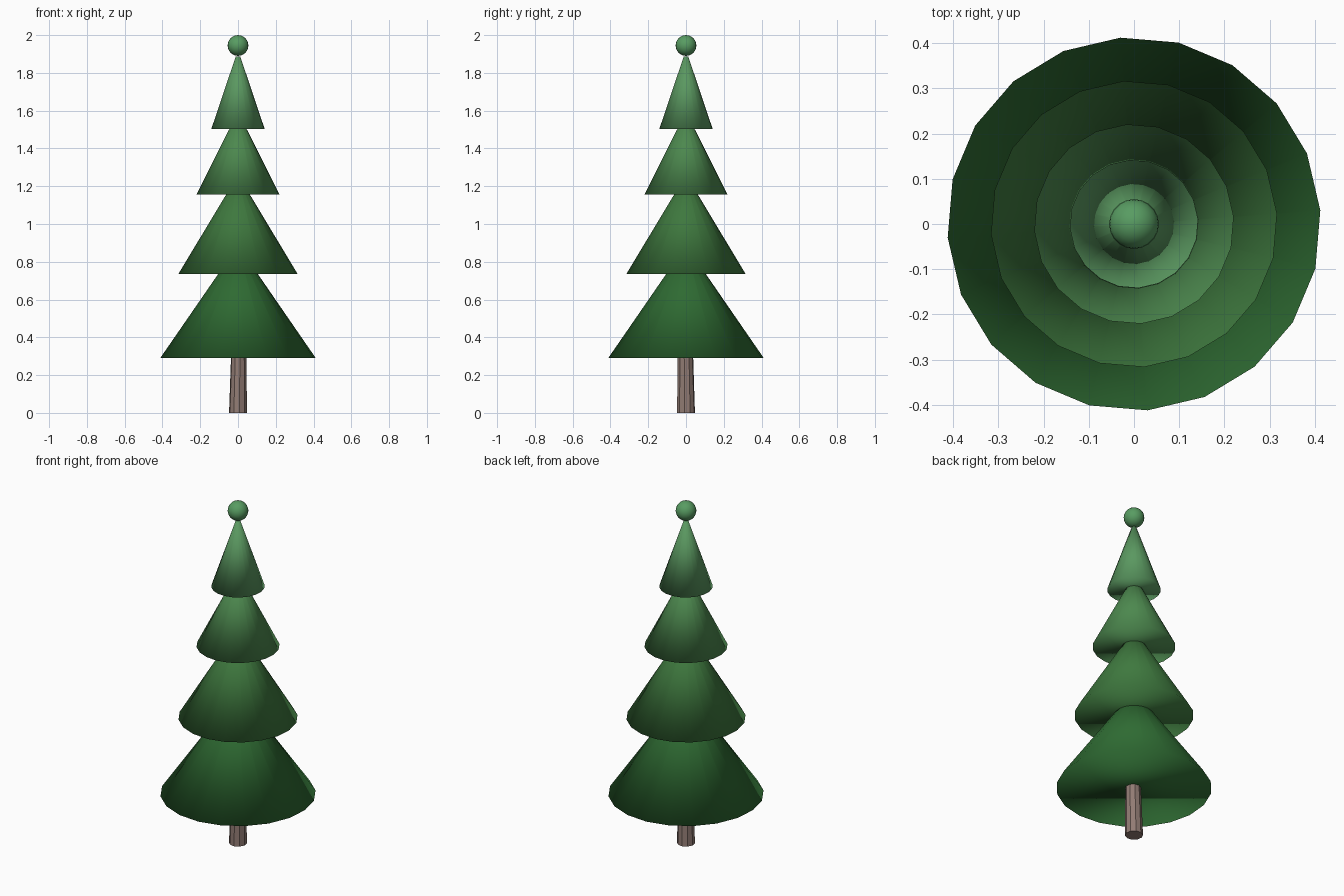
import bpy, math

if "Cube" in bpy.data.objects:
    bpy.data.objects.remove(bpy.data.objects["Cube"])


def linear(rgb):
    return [(c / 255 / 12.92) if c < 11 else ((c / 255 + 0.055) / 1.055) ** 2.4 for c in rgb]


def paint(obj, name, rgb):
    obj.name = name
    mat = bpy.data.materials.new(name + "_colour")
    mat.diffuse_color = (*linear(rgb), 1)
    mat.use_nodes = True
    mat.node_tree.nodes["Principled BSDF"].inputs["Base Color"].default_value = mat.diffuse_color
    obj.data.materials.append(mat)


def cone(name, r1, r2, z1, z2, sides, rgb, turn=0.0):
    bpy.ops.mesh.primitive_cone_add(vertices=sides, radius1=r1, radius2=r2, depth=z2 - z1,
                                    location=(0, 0, (z1 + z2) / 2),
                                    rotation=(0, 0, math.radians(turn)))
    obj = bpy.context.object
    bpy.ops.object.transform_apply(location=True, rotation=True)
    paint(obj, name, rgb)
    return obj


# Trunk, tapered and leaning very slightly
trunk = cone("trunk", 0.048, 0.041, 0, 0.31, 10, (146, 124, 116), 9)
for v in trunk.data.vertices:
    if v.co.z > 0.1:
        v.co.x += 0.004
        v.co.y -= 0.003
bpy.ops.object.shade_smooth_by_angle(angle=math.radians(30))

# Four overlapping foliage tiers, softly shaded all over including the base
tiers = [
    ("foliage_bottom", 0.413, 0.29, 0.87, (46, 106, 50)),
    ("foliage_lower", 0.317, 0.735, 1.24, (62, 120, 62)),
    ("foliage_upper", 0.221, 1.155, 1.57, (76, 136, 78)),
    ("foliage_top", 0.142, 1.502, 1.887, (90, 152, 96)),
]
for name, r, z1, z2, rgb in tiers:
    cone(name, r, 0.012, z1, z2, 20, rgb, 94.2)
    bpy.ops.object.shade_smooth()

# Round ornament floating just above the tip
bpy.ops.mesh.primitive_uv_sphere_add(segments=20, ring_count=12, radius=0.055, location=(0, 0, 1.945))
bpy.ops.object.shade_smooth()
paint(bpy.context.object, "tip_ball", (88, 156, 98))
